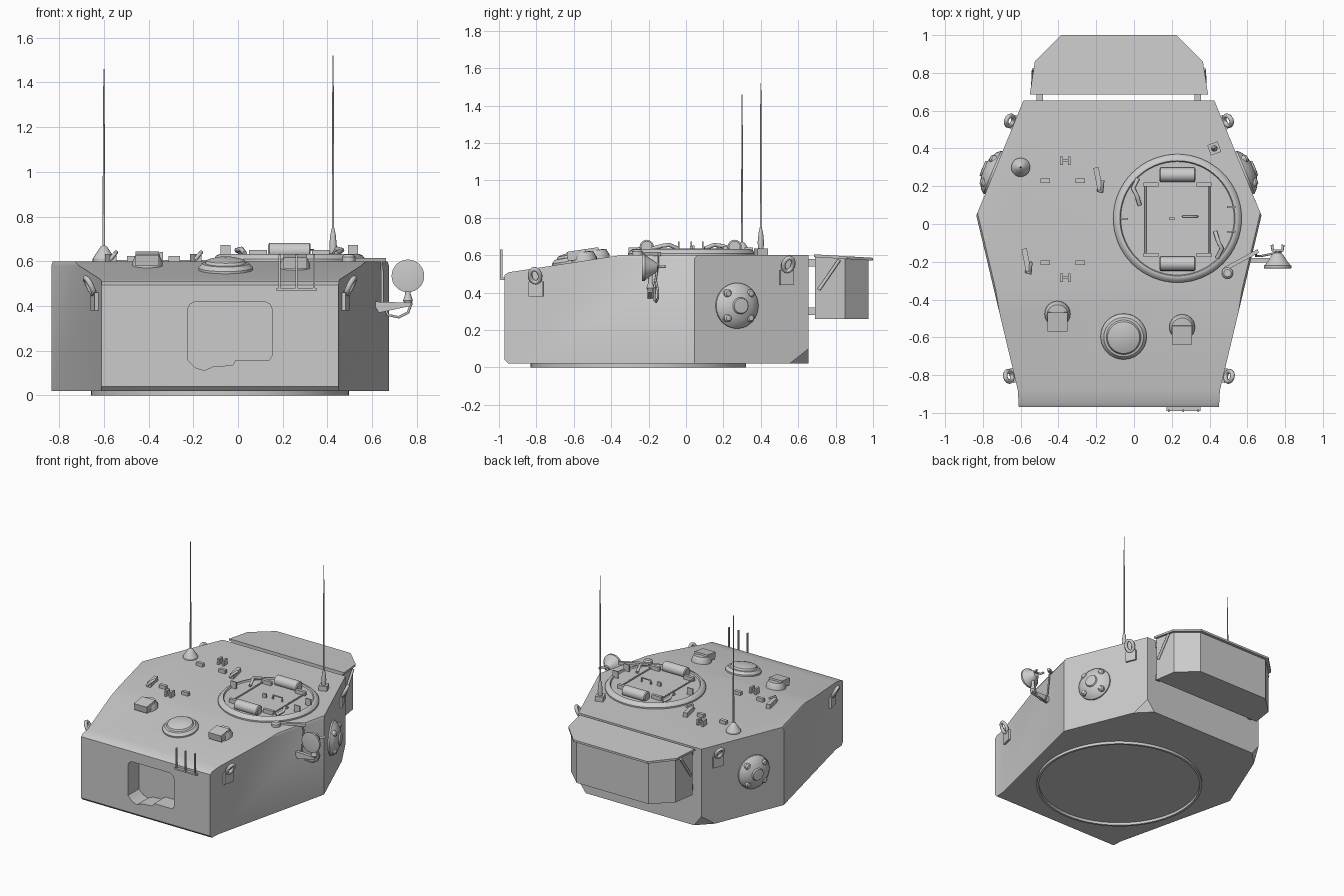
import bpy, bmesh, math
from mathutils import Vector, Matrix

if "Cube" in bpy.data.objects:
    bpy.data.objects.remove(bpy.data.objects["Cube"])

CX = -0.08                      # symmetry plane of the turret shell
TILT = math.atan(0.1525)        # slope of the front roof


def roof_z(y):
    return 0.6 + min(0, y + 0.35) * 0.1525


def finish(name, bm):
    bmesh.ops.recalc_face_normals(bm, faces=bm.faces)
    me = bpy.data.meshes.new(name)
    bm.to_mesh(me)
    bm.free()
    ob = bpy.data.objects.new(name, me)
    bpy.context.collection.objects.link(ob)
    return ob


def prism_bm(pts, a, b, plane='xy'):
    bm = bmesh.new()
    put = {'xy': lambda p, d: (p[0], p[1], d), 'xz': lambda p, d: (p[0], d, p[1])}[plane]
    lo = [bm.verts.new(put(p, a)) for p in pts]
    hi = [bm.verts.new(put(p, b)) for p in pts]
    bm.faces.new(lo)
    bm.faces.new(hi)
    for i in range(len(pts)):
        j = (i + 1) % len(pts)
        bm.faces.new((lo[i], lo[j], hi[j], hi[i]))
    bmesh.ops.recalc_face_normals(bm, faces=bm.faces)
    return bm


def slice_off(bm, co, no):
    r = bmesh.ops.bisect_plane(bm, geom=bm.verts[:] + bm.edges[:] + bm.faces[:],
                               plane_co=co, plane_no=no, clear_outer=True)
    edges = [e for e in r['geom_cut'] if isinstance(e, bmesh.types.BMEdge)]
    bmesh.ops.edgeloop_fill(bm, edges=edges)


def box(name, loc, size, rz=0, rx=0):
    bm = bmesh.new()
    m = (Matrix.Translation(loc) @ Matrix.Rotation(rz, 4, 'Z') @ Matrix.Rotation(rx, 4, 'X')
         @ Matrix.Diagonal((*size, 1)))
    bmesh.ops.create_cube(bm, size=1, matrix=m)
    return finish(name, bm)


def lathe(name, prof, loc=(0, 0, 0), axis=(0, 0, 1), n=32):
    bm = bmesh.new()
    rings = []
    for r, z in prof:
        k = 1 if r == 0 else n
        rings.append([bm.verts.new((r * math.cos(2 * math.pi * i / n),
                                    r * math.sin(2 * math.pi * i / n), z)) for i in range(k)])
    for A, B in zip(rings, rings[1:]):
        for i in range(n):
            j = (i + 1) % n
            q = [A[i % len(A)], A[j % len(A)], B[j % len(B)], B[i % len(B)]]
            bm.faces.new(list(dict.fromkeys(q)))
    for R in (rings[0], rings[-1]):
        if len(R) > 1:
            bm.faces.new(R)
    rot = Vector(axis).to_track_quat('Z', 'Y').to_matrix().to_4x4()
    bm.transform(Matrix.Translation(loc) @ rot)
    return finish(name, bm)


def tube(name, pts, r, closed=False):
    cu = bpy.data.curves.new(name, 'CURVE')
    cu.dimensions = '3D'
    cu.bevel_depth, cu.bevel_resolution, cu.use_fill_caps = r, 2, True
    sp = cu.splines.new('POLY')
    sp.points.add(len(pts) - 1)
    for p, c in zip(sp.points, pts):
        p.co = (*c, 1)
    sp.use_cyclic_u = closed
    ob = bpy.data.objects.new(name, cu)
    bpy.context.collection.objects.link(ob)


def mirrored(half):
    return [(CX + x, y) for x, y in half] + [(CX - x, y) for x, y in reversed(half)]


# Turret shell: faceted prism with sloped front roof and chamfers
bm = prism_bm(mirrored([(0.53, -0.97), (0.535, -0.88), (0.755, 0.045), (0.505, 0.655)]), 0.02, 0.6)
slice_off(bm, (0, -0.35, 0.6), (0, -0.1525, 1))
slice_off(bm, (0, -0.97, 0.495), (0, -1, 1.6))
slice_off(bm, (0, -0.97, 0.04), (0, -1, -1))
for s in (-1, 1):
    slice_off(bm, (CX + s * 0.505, 0.655, 0.1), (s, 1, -0.75))
    slice_off(bm, (CX + s * 0.745, 0.045, 0.6), (s * 0.973, -0.231, 0.5))
shell = finish("turret_shell", bm)

# Gun opening in the front plate
opening = [(-0.225, 0.385), (-0.215, 0.408), (-0.19, 0.42), (0.12, 0.42), (0.143, 0.408), (0.153, 0.385),
           (0.153, 0.18), (0.14, 0.158), (-0.01, 0.158), (-0.025, 0.135), (-0.11, 0.13),
           (-0.15, 0.112), (-0.19, 0.125), (-0.225, 0.16)]
cutter = finish("opening_cutter", prism_bm(opening, -1.1, -0.84, 'xz'))
mod = shell.modifiers.new("opening", 'BOOLEAN')
mod.object, mod.operation, mod.solver = cutter, 'DIFFERENCE', 'EXACT'
bpy.context.view_layer.objects.active = shell
bpy.ops.object.modifier_apply(modifier="opening")
bpy.data.objects.remove(cutter)

# Turret ring
lathe("turret_ring", [(0.56, 0.03), (0.56, 0.0), (0.577, 0.0), (0.577, 0.03)], (CX, -0.255, 0), n=64)

# Rear stowage bin with lid, mounts and struts
bm = prism_bm(mirrored([(0.455, 0.69), (0.43, 0.85), (0.295, 0.977)]), 0.26, 0.6)
slice_off(bm, (0, 0.69, 0.6), (0, 0.06, 1))
finish("stowage_bin", bm)
bm = prism_bm(mirrored([(0.472, 0.685), (0.445, 0.86), (0.305, 1.0)]), 0.59, 0.605)
for v in bm.verts:
    v.co.z -= (v.co.y - 0.685) * 0.06
finish("bin_lid", bm)
for s in (-1, 1):
    for z in (0.3, 0.56):
        box("bin_mount", (CX + s * 0.418, 0.67, z), (0.035, 0.05, 0.04))
    tube("bin_strut", [(CX + s * 0.457, 0.71, 0.415), (CX + s * 0.452, 0.82, 0.575)], 0.009)

# Side ports with bolts, and lifting eyes
for s in (-1, 1):
    no = Vector((s * 0.923, 0.386, 0))
    c = Vector((CX + s * 0.661, 0.27, 0.33))
    lathe("side_port", [(0.122, -0.01), (0.122, 0.012), (0.105, 0.03), (0.075, 0.048), (0.045, 0.056),
                        (0.04, 0.066), (0, 0.068)], c, no)
    t = Vector((-no.y, no.x, 0))
    for k in range(4):
        a = math.pi / 4 + k * math.pi / 2
        p = c + t * 0.093 * math.cos(a) + Vector((0, 0, 0.093 * math.sin(a)))
        lathe("port_bolt", [(0.022, 0), (0.022, 0.04), (0.014, 0.05), (0, 0.052)], p, no, 12)
    for y, hx, zc, n2 in ((-0.8, 0.554, 0.49, (0.973, -0.231)), (0.535, 0.55, 0.55, (0.923, 0.386))):
        no = Vector((s * n2[0], n2[1], 0))
        t = Vector((-no.y, no.x, 0))
        c = Vector((CX + s * hx, y, zc))
        box("eye_plate", c + Vector((0, 0, -0.07)) + no * 0.004, (0.025, 0.078, 0.08),
            math.atan2(no.y, no.x))
        up = (Vector((0, 0, 1)) + no * 0.5).normalized()
        ring = [c + no * 0.03 + t * 0.028 * math.cos(a) + up * 0.04 * math.sin(a)
                for a in [i * math.pi / 8 for i in range(16)]]
        tube("lifting_eye", ring, 0.012, True)

# Commander cupola
K = (0.23, 0.03)
lathe("cupola", [(0.34, 0.59), (0.34, 0.61), (0.328, 0.625), (0.315, 0.632), (0.305, 0.632),
                 (0.3, 0.622), (0, 0.622)], (*K, 0), n=64)
for y in (0.26, -0.21):
    lathe("cupola_periscope", [(0.03, 0), (0.038, 0.006), (0.038, 0.184), (0.03, 0.19)],
          (0.135, y, 0.645), (1, 0, 0), 16)
for y in (0.21, -0.165):
    for x in (0.09, 0.37):
        box("cupola_hinge", (x, y, 0.635), (0.08, 0.022, 0.03))
for x, y in ((-0.055, 0.028), (0.515, 0.09), (0.515, -0.04)):
    box("cupola_stop", (x, y, 0.645), (0.045, 0.008, 0.055))
box("hatch_block", (0.2, 0.028, 0.635), (0.03, 0.015, 0.03))
tube("hatch_handle", [(0.26, 0.04, 0.62), (0.26, 0.04, 0.65), (0.335, 0.04, 0.65), (0.335, 0.04, 0.62)], 0.006)
for s in (-1, 1):
    tube("cupola_lever", [(K[0] + s * x, K[1] + s * -y, z) for x, y, z in
         ((0.2, 0.07, 0.635), (0.215, 0.12, 0.655), (0.235, 0.16, 0.65), (0.21, 0.21, 0.635))], 0.011)
    tube("hatch_rod", [(K[0] + s * 0.17, -0.16, 0.63), (K[0] + s * 0.17, 0.21, 0.63)], 0.005)

# Loader hatch fittings
for y in (0.23, -0.205):
    for x in (-0.47, -0.285):
        box("loader_hinge", (x, y, 0.61), (0.052, 0.024, 0.03))
for y in (0.335, -0.285):
    for dx in (-0.02, 0.02):
        box("loader_catch", (-0.363 + dx, y, 0.62), (0.015, 0.045, 0.045))
    box("loader_catch_pin", (-0.363, y, 0.625), (0.05, 0.014, 0.015))
for x, y, s in ((-0.19, 0.23, 1), (-0.57, -0.2, 1)):
    box("loader_lever", (x, y + 0.01, 0.615), (0.028, 0.12, 0.035), 0.2)
    tube("loader_lever_grip", [(x, y - 0.05, 0.61), (x + 0.02, y - 0.06, 0.635), (x + 0.025, y, 0.64)], 0.009)

# Roof periscopes on the sloped front roof
for x, y in ((-0.405, -0.475), (0.255, -0.545)):
    z = roof_z(y)
    up = (0, -math.sin(TILT), math.cos(TILT))
    lathe("periscope_base", [(0.068, -0.02), (0.068, 0.015), (0.055, 0.045), (0, 0.05)], (x, y, z), up, 24)
    box("periscope_hood", (x, y - 0.04, z + 0.03), (0.105, 0.1, 0.05), 0, TILT)

# Ventilator dome
lathe("ventilator", [(0.122, -0.02), (0.122, 0.01), (0.105, 0.028), (0.092, 0.03), (0.085, 0.042),
                     (0.05, 0.052), (0, 0.055)],
      (-0.055, -0.595, roof_z(-0.595)), (0, -math.sin(TILT), math.cos(TILT)), 40)

# Front vane sight
box("sight_bar", (0.262, -0.98, 0.474), (0.18, 0.022, 0.012))
for x in (0.185, 0.262, 0.34):
    box("sight_prong", (x, -0.988, 0.55), (0.008, 0.012, 0.16))

# Antennas
lathe("left_antenna_mount", [(0.05, 0.59), (0.05, 0.612), (0.035, 0.635), (0.015, 0.665), (0.006, 0.67),
                             (0.004, 1.23), (0.002, 1.46), (0, 1.46)], (-0.6, 0.3, 0), n=20)
box("right_antenna_plate", (0.425, 0.4, 0.615), (0.058, 0.058, 0.04), 0.35)
lathe("right_antenna", [(0.014, 0.62), (0.017, 0.67), (0.012, 0.72), (0.005, 0.75), (0.004, 1.3),
                        (0.002, 1.52), (0, 1.52)], (0.425, 0.4, 0), n=16)

# Spotlight with bracket, fork and cable
lathe("spotlight", [(0, 0), (0.02, 0.003), (0.035, 0.02), (0.05, 0.045), (0.068, 0.068), (0.073, 0.07),
                    (0.073, 0.084), (0.066, 0.086), (0, 0.08)], (0.76, -0.15, 0.535), (0, -1, 0))
finish("spotlight_bracket", prism_bm([(0.6, 0.42), (0.775, 0.415), (0.77, 0.4), (0.63, 0.37)], -0.205, -0.18, 'xz'))
lathe("spotlight_stem", [(0.012, 0), (0.022, 0.02), (0.012, 0.05), (0.012, 0.1)], (0.76, -0.19, 0.405), n=16)
tube("spotlight_fork", [(0.73, -0.11, 0.54), (0.735, -0.14, 0.54), (0.785, -0.14, 0.54), (0.79, -0.11, 0.54)], 0.008)
tube("spotlight_cable", [(0.76, -0.16, 0.46), (0.775, -0.15, 0.41), (0.76, -0.15, 0.37), (0.72, -0.16, 0.35),
                         (0.67, -0.17, 0.36), (0.645, -0.17, 0.42), (0.645, -0.15, 0.55), (0.64, -0.15, 0.605),
                         (0.52, -0.215, 0.61), (0.47, -0.245, 0.61)], 0.006)
box("cable_cover", (0.57, -0.19, 0.606), (0.2, 0.02, 0.02), 0.5)
lathe("cable_socket", [(0.03, 0.59), (0.03, 0.62), (0.02, 0.63), (0, 0.63)], (0.495, -0.26, 0), n=16)

# Smooth shading on round parts, sharp edges kept
for ob in bpy.context.scene.objects:
    ob.select_set(ob.type == 'MESH')
bpy.ops.object.shade_smooth_by_angle(angle=math.radians(30))
